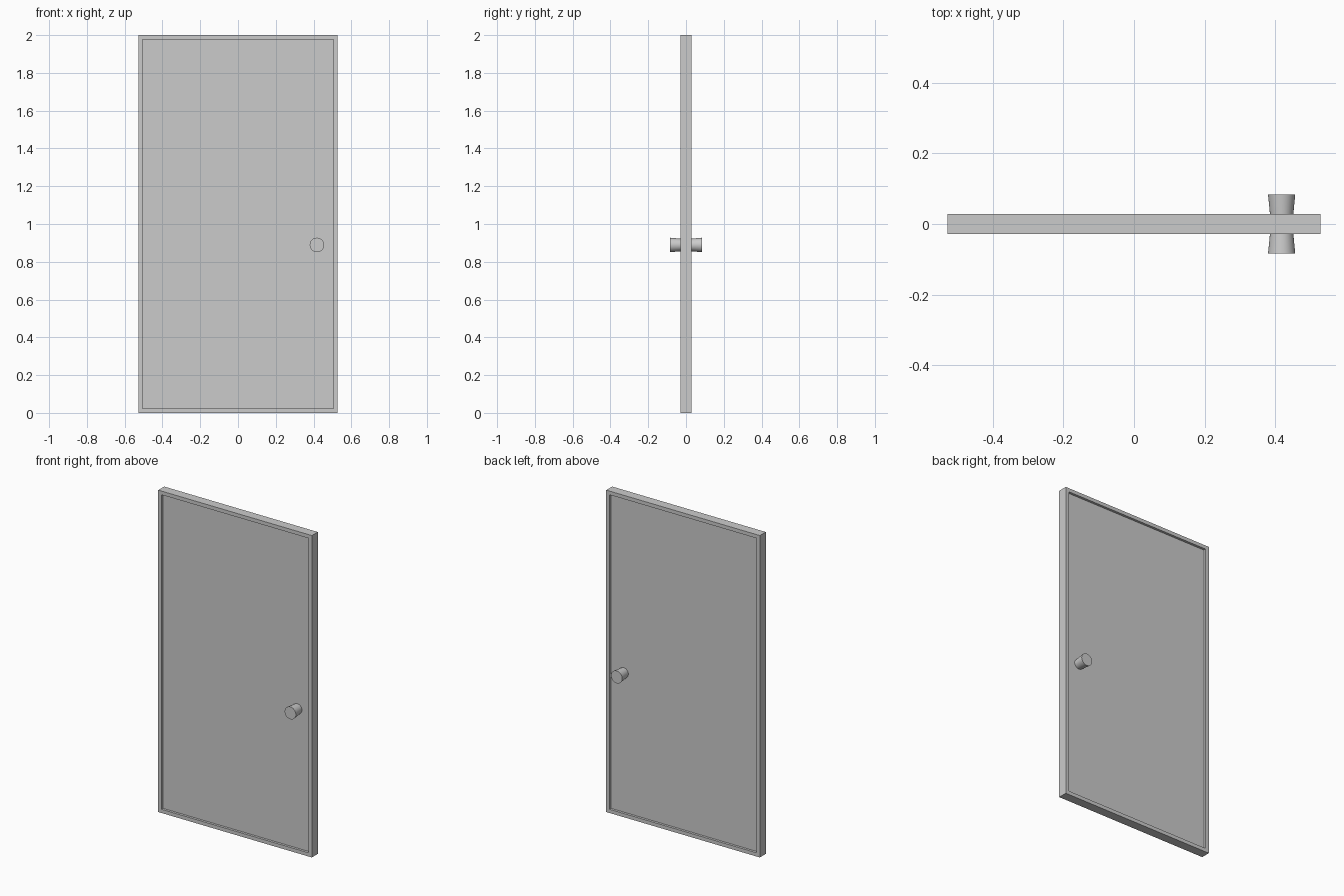
import bpy, bmesh
from math import radians
from mathutils import Matrix, Vector

cube = bpy.data.objects.get("Cube")
if cube:
    bpy.data.objects.remove(cube, do_unlink=True)

WIDTH, THICK, HEIGHT = 1.056, 0.058, 2.0
RIM, RECESS = 0.023, 0.015
KNOB_X, KNOB_Z, KNOB_END = 0.418, 0.889, 0.084

grey = bpy.data.materials.new("light grey")
grey.use_nodes = True
grey.diffuse_color = (0.6, 0.6, 0.6, 1)
grey.node_tree.nodes["Principled BSDF"].inputs["Base Color"].default_value = (0.6, 0.6, 0.6, 1)


def add_object(name, bm):
    mesh = bpy.data.meshes.new(name)
    bm.to_mesh(mesh)
    bm.free()
    mesh.materials.append(grey)
    obj = bpy.data.objects.new(name, mesh)
    bpy.context.collection.objects.link(obj)
    return obj


# Door slab: a box with a thin raised rim around a recessed panel on both sides
bm = bmesh.new()
bmesh.ops.create_cube(bm, size=1)
bmesh.ops.scale(bm, vec=(WIDTH, THICK, HEIGHT), verts=bm.verts)
bmesh.ops.translate(bm, vec=(0, 0, HEIGHT / 2), verts=bm.verts)
bm.normal_update()
for face in [f for f in bm.faces if abs(f.normal.y) > 0.9]:
    inward = -face.normal.copy() * RECESS
    bmesh.ops.inset_region(bm, faces=[face], thickness=RIM, use_even_offset=True)
    # Second ring becomes the straight wall of the recess
    bmesh.ops.inset_region(bm, faces=[face], thickness=0)
    bmesh.ops.translate(bm, vec=inward, verts=face.verts)
add_object("door_panel", bm)

# Knobs: flared round handles growing out of the panel on each side
base = THICK / 2 - RECESS - 0.002
for name, side in (("front_knob", -1), ("back_knob", 1)):
    bm = bmesh.new()
    bmesh.ops.create_cone(bm, cap_ends=True, segments=32, radius1=0.0315,
                          radius2=0.0385, depth=KNOB_END - base)
    turn = Matrix.Rotation(radians(-90 * side), 4, "X")
    middle = Vector((KNOB_X, side * (KNOB_END + base) / 2, KNOB_Z))
    bmesh.ops.transform(bm, matrix=Matrix.Translation(middle) @ turn, verts=bm.verts)
    knob = add_object(name, bm)
    bpy.ops.object.select_all(action="DESELECT")
    knob.select_set(True)
    bpy.context.view_layer.objects.active = knob
    bpy.ops.object.shade_smooth_by_angle(angle=radians(40))
